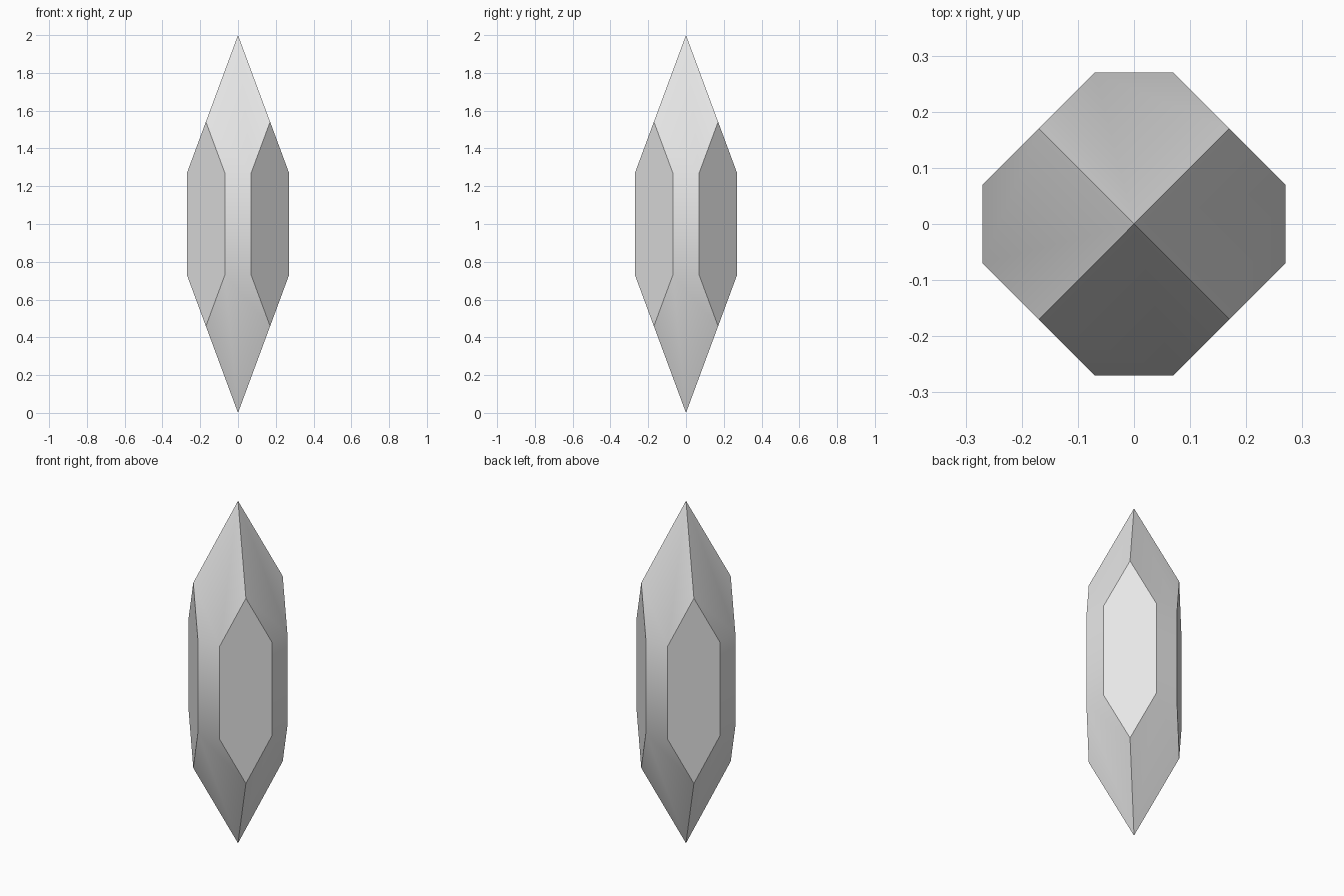
import bpy
import bmesh
from math import radians
from mathutils import Matrix, Vector

cube = bpy.data.objects.get("Cube")
if cube:
    bpy.data.objects.remove(cube, do_unlink=True)

HALF_HEIGHT = 1.0   # apex distance from the middle
FLAT = 0.27         # distance of the four side faces from the axis
CORNER = 0.17       # x and y of the points on the corner facets
SLOPE = 2.7         # fall of the pyramid faces per unit outwards

# Crystal colour
grey = bpy.data.materials.new("crystal_grey")
grey.use_nodes = True
colour = (0.8, 0.8, 0.8, 1.0)
grey.diffuse_color = colour
grey.node_tree.nodes["Principled BSDF"].inputs["Base Color"].default_value = colour

# Double pyramid: square outline wide enough to meet the slope at the waist
bm = bmesh.new()
waist = HALF_HEIGHT / SLOPE
top = bm.verts.new((0, 0, HALF_HEIGHT))
bottom = bm.verts.new((0, 0, -HALF_HEIGHT))
ring = [bm.verts.new((x * waist, y * waist, 0))
        for x, y in ((1, -1), (1, 1), (-1, 1), (-1, -1))]
for i, vert in enumerate(ring):
    following = ring[(i + 1) % 4]
    bm.faces.new((vert, following, top))
    bm.faces.new((following, vert, bottom))


def slice_off(normal, point):
    """Cut away everything beyond a plane and close the opening."""
    geom = bm.verts[:] + bm.edges[:] + bm.faces[:]
    cut = bmesh.ops.bisect_plane(bm, geom=geom, plane_co=point, plane_no=normal,
                                 dist=1e-6, clear_outer=True)
    edges = [e for e in cut["geom_cut"] if isinstance(e, bmesh.types.BMEdge)]
    bmesh.ops.contextual_create(bm, geom=edges)


# Four side faces and four corner facets
for i in range(4):
    turn = Matrix.Rotation(radians(90 * i), 3, "Z")
    slice_off(turn @ Vector((1, 0, 0)), turn @ Vector((FLAT, 0, 0)))
for i in range(4):
    turn = Matrix.Rotation(radians(90 * i), 3, "Z")
    slice_off(turn @ Vector((1, 1, 0)).normalized(), turn @ Vector((CORNER, CORNER, 0)))

bmesh.ops.recalc_face_normals(bm, faces=bm.faces[:])
bmesh.ops.translate(bm, verts=bm.verts[:], vec=(0, 0, HALF_HEIGHT))
mesh = bpy.data.meshes.new("crystal")
bm.to_mesh(mesh)
bm.free()
mesh.materials.append(grey)

crystal = bpy.data.objects.new("crystal", mesh)
bpy.context.collection.objects.link(crystal)

# Soft bends along each side, crisp edges around the corner facets
bpy.ops.object.select_all(action="DESELECT")
crystal.select_set(True)
bpy.context.view_layer.objects.active = crystal
bpy.ops.object.shade_smooth_by_angle(angle=radians(30))
